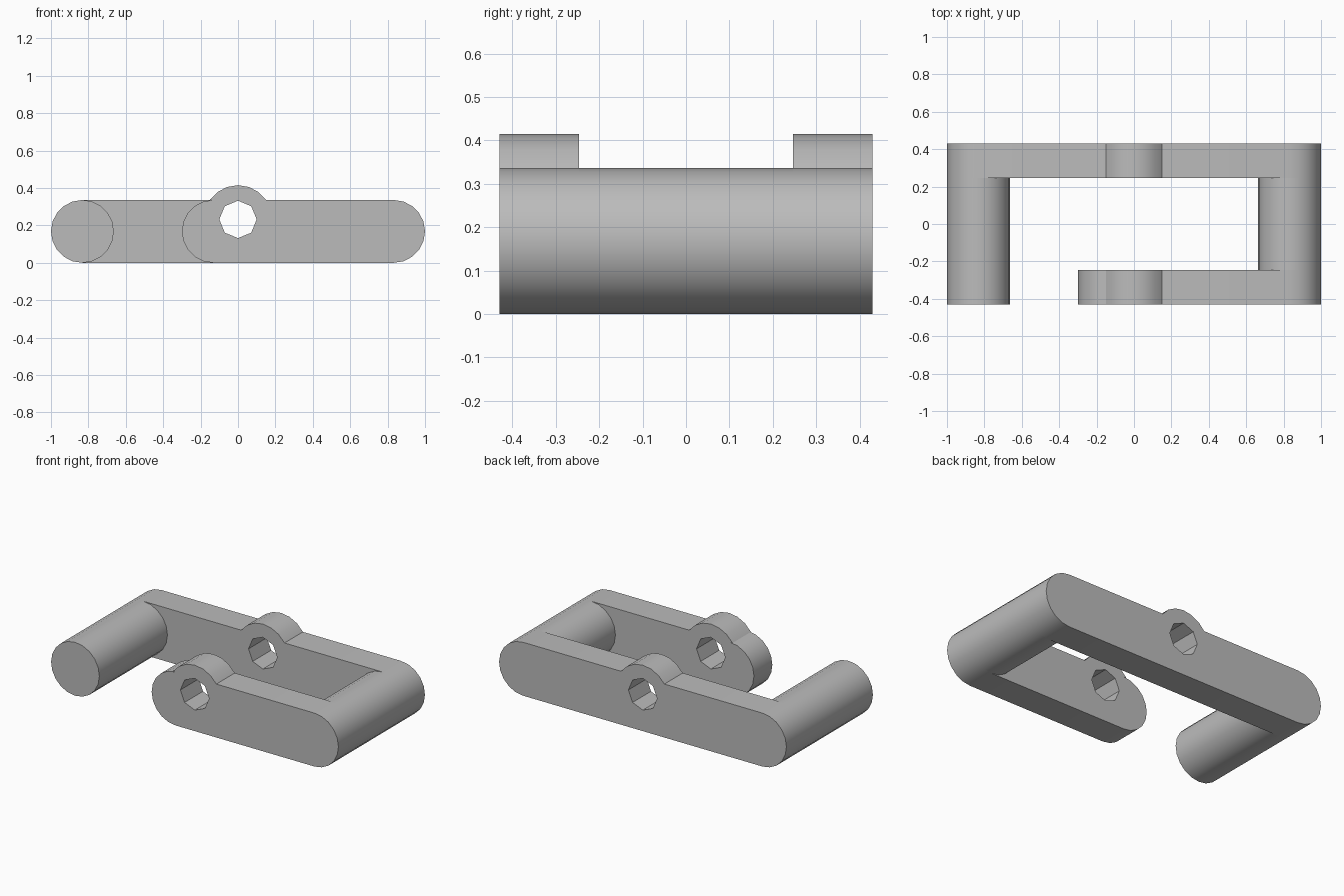
import bpy, bmesh, math

cube = bpy.data.objects.get("Cube")
if cube:
    bpy.data.objects.remove(cube, do_unlink=True)

R = 0.168            # radius of the rods and of the rounded bar ends
END = 1 - R          # x of the rod axes
Y_IN, Y_OUT = 0.247, 0.43
EYE_Z, EYE_R, HOLE_R = 0.232, 0.183, 0.1

grey = bpy.data.materials.new("plain grey")
grey.use_nodes = True
grey.diffuse_color = (0.5, 0.5, 0.5, 1)
grey.node_tree.nodes["Principled BSDF"].inputs["Base Color"].default_value = (0.5, 0.5, 0.5, 1)


def arc(cx, cz, r, start, stop, steps):
    angles = [math.radians(start + (stop - start) * i / steps) for i in range(steps + 1)]
    return [(cx + r * math.cos(a), cz + r * math.sin(a)) for a in angles]


def extrude(name, outline, y0, y1):
    """Extrude a closed xz outline along y."""
    bm = bmesh.new()
    face = bm.faces.new([bm.verts.new((x, y0, z)) for x, z in outline])
    geom = bmesh.ops.extrude_face_region(bm, geom=[face])["geom"]
    verts = [g for g in geom if isinstance(g, bmesh.types.BMVert)]
    bmesh.ops.translate(bm, verts=verts, vec=(0, y1 - y0, 0))
    bmesh.ops.recalc_face_normals(bm, faces=bm.faces)
    mesh = bpy.data.meshes.new(name)
    bm.to_mesh(mesh)
    bm.free()
    mesh.materials.append(grey)
    obj = bpy.data.objects.new(name, mesh)
    bpy.context.collection.objects.link(obj)
    return obj


def activate(obj):
    bpy.ops.object.select_all(action='DESELECT')
    obj.select_set(True)
    bpy.context.view_layer.objects.active = obj


def smooth(obj):
    activate(obj)
    bpy.ops.object.shade_smooth_by_angle(angle=math.radians(30))


def eye_bar(name, left, y0, y1):
    """Round-ended bar with a raised eye on top and an octagonal hole."""
    rise = math.asin((2 * R - EYE_Z) / EYE_R)
    lo = math.degrees(rise)
    outline = (arc(END, R, R, -90, 90, 10)
               + arc(0, EYE_Z, EYE_R, lo, 180 - lo, 6)
               + arc(left, R, R, 90, 270, 10))
    bar = extrude(name, outline, y0, y1)
    cutter = extrude("hole_cutter", arc(0, EYE_Z, HOLE_R, 0, 315, 7), y0 - 0.1, y1 + 0.1)
    cutter.hide_render = True
    mod = bar.modifiers.new("hole", 'BOOLEAN')
    mod.operation, mod.solver, mod.object = 'DIFFERENCE', 'EXACT', cutter
    activate(bar)
    bpy.ops.object.modifier_apply(modifier=mod.name)
    bpy.data.objects.remove(cutter, do_unlink=True)
    smooth(bar)


# Long back bar and short front bar
eye_bar("back_bar", -END, Y_IN, Y_OUT)
eye_bar("front_bar", -0.132, -Y_OUT, -Y_IN)

# Rods: the left one joins both bars, the right one has a free front end
smooth(extrude("left_rod", arc(END, R, R, 0, 342, 19), -Y_IN, Y_IN))
smooth(extrude("right_rod", arc(-END, R, R, 0, 342, 19), -Y_OUT, Y_IN))
